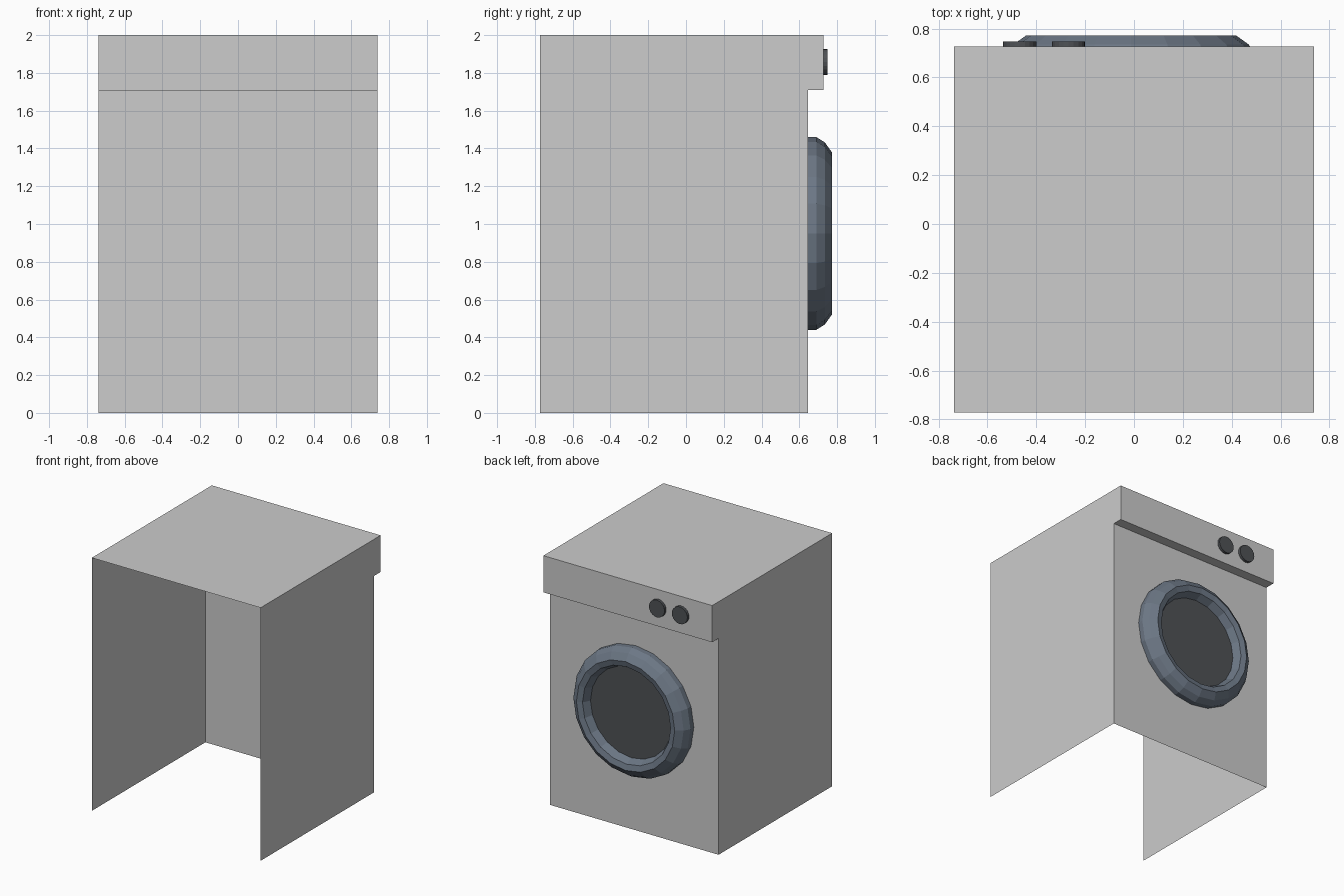
import bpy
import math

if "Cube" in bpy.data.objects:
    bpy.data.objects.remove(bpy.data.objects["Cube"])


def material(name, rgb):
    m = bpy.data.materials.new(name)
    m.diffuse_color = (*rgb, 1.0)
    m.use_nodes = True
    m.node_tree.nodes["Principled BSDF"].inputs["Base Color"].default_value = m.diffuse_color
    return m


casing_grey = material("casing grey", (0.604, 0.604, 0.604))
rim_blue = material("slate blue rim", (0.150, 0.185, 0.235))
dark_grey = material("dark grey", (0.078, 0.084, 0.092))


def make(name, verts, faces, mat):
    me = bpy.data.meshes.new(name)
    me.from_pydata(verts, [], faces)
    me.materials.append(mat)
    me.update()
    ob = bpy.data.objects.new(name, me)
    bpy.context.collection.objects.link(ob)
    return ob


def lathe(name, cx, cz, profile, sides, mat, cap):
    """Spin (radius, y) points around a y axis through (cx, cz)."""
    verts, faces = [], []
    for r, y in profile:
        for k in range(sides):
            a = 2 * math.pi * k / sides
            verts.append((cx + r * math.sin(a), y, cz + r * math.cos(a)))
    for i in range(len(profile) - 1):
        for k in range(sides):
            n = (k + 1) % sides
            faces.append((i * sides + k, i * sides + n,
                          (i + 1) * sides + n, (i + 1) * sides + k))
    if cap:
        start = (len(profile) - 1) * sides
        faces.append(tuple(range(start, start + sides)))
    return make(name, verts, faces, mat)


# Casing: stepped side profile (y, z), open at the back and underneath
HALF_W = 0.738
side = [(-0.772, 0), (0.647, 0), (0.647, 1.71),
        (0.727, 1.71), (0.727, 2.0), (-0.772, 2.0)]
n = len(side)
verts = [(x, y, z) for x in (-HALF_W, HALF_W) for y, z in side]
faces = [tuple(reversed(range(n))), tuple(range(n, 2 * n))]
for i in range(1, n - 1):
    faces.append((i, i + 1, n + i + 1, n + i))
make("casing", verts, faces, casing_grey)

# Round door: faceted rim and recessed window
DOOR_X, DOOR_Z = -0.012, 0.95
lathe("door_rim", DOOR_X, DOOR_Z,
      [(0.51, 0.647), (0.51, 0.69), (0.482, 0.735), (0.43, 0.772),
       (0.385, 0.76), (0.357, 0.70)], 20, rim_blue, False)
lathe("door_window", DOOR_X, DOOR_Z, [(0.357, 0.70)], 20, dark_grey, True)

# Two control knobs
for label, x in (("outer", -0.468), ("inner", -0.268)):
    lathe(label + "_knob", x, 1.858, [(0.068, 0.727), (0.068, 0.748)],
          20, dark_grey, True)
